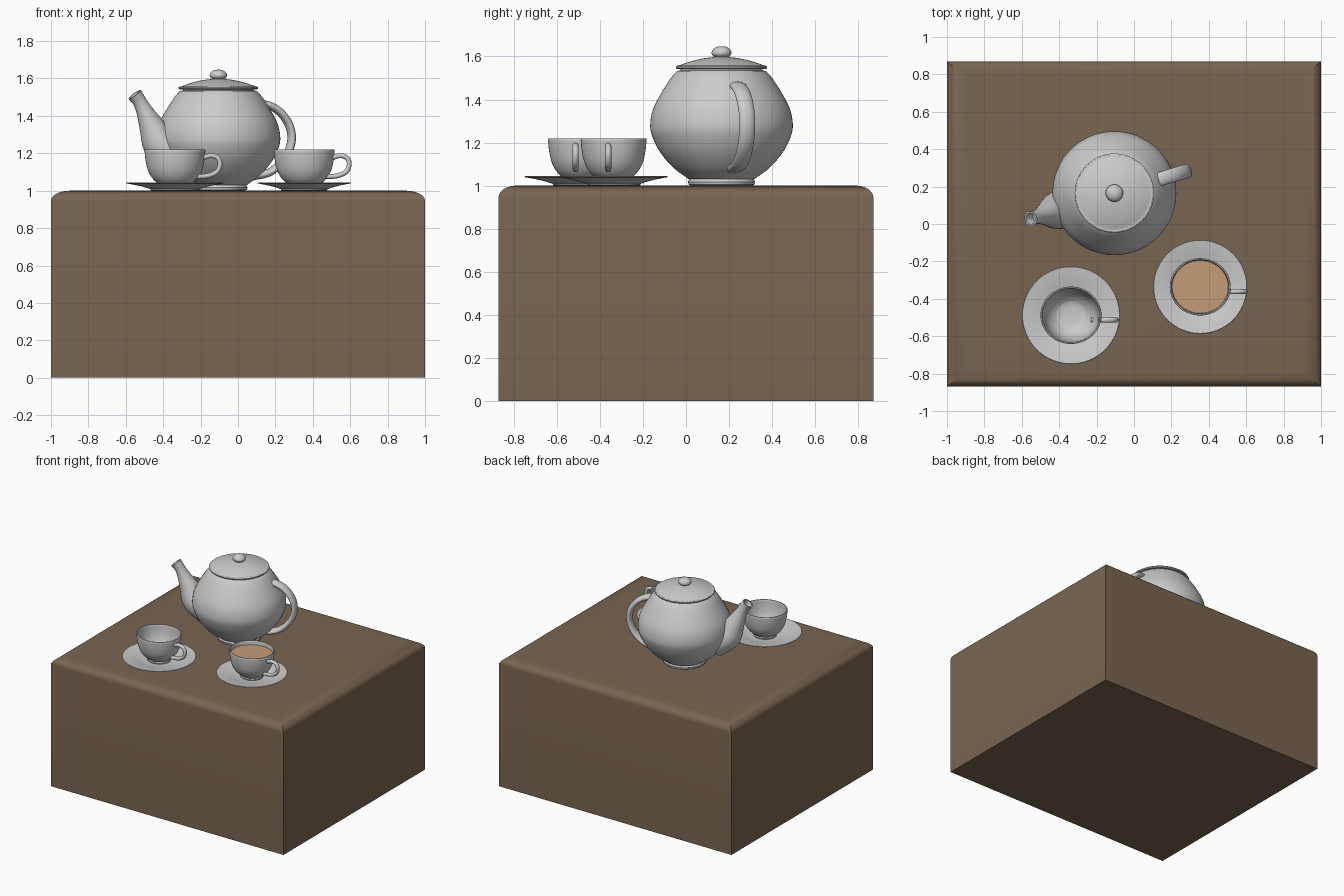
import bpy, bmesh
from math import sin, cos, pi, radians
from mathutils import Vector

if "Cube" in bpy.data.objects:
    bpy.data.objects.remove(bpy.data.objects["Cube"])


def spline(pts, n=5):
    """Catmull-Rom curve through points of any dimension."""
    p = [Vector(q) for q in pts]
    p = [p[0] * 2 - p[1]] + p + [p[-1] * 2 - p[-2]]
    out = []
    for a, b, c, d in zip(p, p[1:], p[2:], p[3:]):
        for i in range(n):
            t = i / n
            out.append((b * 2 + (c - a) * t + (a * 2 - b * 5 + c * 4 - d) * t * t
                        + (b * 3 - a - c * 3 + d) * t ** 3) * 0.5)
    return out + [p[-2]]


def skin(name, rings, loc=(0, 0, 0), turn=0, scale=(1, 1, 1), mat=None, angle=35):
    """Bridge equal rings of coordinates and cap both ends."""
    bm = bmesh.new()
    loops = [[bm.verts.new(co) for co in ring] for ring in rings]
    for a, b in zip(loops, loops[1:]):
        for i in range(len(a)):
            j = (i + 1) % len(a)
            bm.faces.new((a[i], a[j], b[j], b[i]))
    bm.faces.new(loops[0][::-1])
    bm.faces.new(loops[-1])
    bmesh.ops.recalc_face_normals(bm, faces=bm.faces)
    mesh = bpy.data.meshes.new(name)
    bm.to_mesh(mesh)
    bm.free()
    ob = bpy.data.objects.new(name, mesh)
    bpy.context.collection.objects.link(ob)
    ob.location, ob.rotation_euler.z, ob.scale = loc, turn, scale
    if mat:
        mesh.materials.append(mat)
    bpy.ops.object.select_all(action='DESELECT')
    ob.select_set(True)
    bpy.context.view_layer.objects.active = ob
    bpy.ops.object.shade_smooth_by_angle(angle=radians(angle))
    return ob


def lathe(name, profile, n=64, **kw):
    """Turn a list of (radius, z) around z."""
    return skin(name, [[(r * cos(2 * pi * i / n), r * sin(2 * pi * i / n), z)
                        for i in range(n)] for r, z in profile], **kw)


def sweep(name, pts, hollow=False, n=24, **kw):
    """Sweep an ellipse along (x, z, half thickness, half width) points."""
    path = spline(pts)
    rings = []

    def ring(k, s):
        a, b = path[max(k - 1, 0)], path[min(k + 1, len(path) - 1)]
        t = Vector((b[0] - a[0], b[1] - a[1])).normalized()
        x, z, h, w = path[k]
        rings.append([(x - t.y * h * s * cos(2 * pi * i / n), w * s * sin(2 * pi * i / n),
                       z + t.x * h * s * cos(2 * pi * i / n)) for i in range(n)])
    for k in range(len(path)):
        ring(k, 1)
    if hollow:
        for k in range(len(path) - 1, len(path) - 10, -1):
            ring(k, 0.75)
    return skin(name, rings, **kw)


def material(name, rgb):
    m = bpy.data.materials.new(name)
    m.diffuse_color = (*rgb, 1)
    m.use_nodes = True
    m.node_tree.nodes["Principled BSDF"].inputs["Base Color"].default_value = m.diffuse_color
    return m


wood = material("brown", (0.19, 0.13, 0.083))
tea = material("tea", (0.56, 0.33, 0.19))

# Block with rounded top edges and sharp upright corners
rings = [[(sx, sy * 0.87, 0) for sx, sy in ((-1, -1), (1, -1), (1, 1), (-1, 1))]]
for i in range(9):
    t = pi / 2 * i / 8
    x, y, z = 0.9 + 0.1 * cos(t), 0.79 + 0.08 * cos(t), 0.945 + 0.055 * sin(t)
    rings.append([(-x, -y, z), (x, -y, z), (x, y, z), (-x, y, z)])
skin("table_block", rings, mat=wood)

# Teapot body, lid and knob
pot = dict(loc=(-0.105, 0.165, 0))
turn = radians(17)
body = [(0.14, 1.0), (0.153, 1.005), (0.156, 1.018), (0.15, 1.03)]
body += spline([(0.155, 1.032), (0.225, 1.085), (0.285, 1.155), (0.322, 1.23), (0.331, 1.285),
                (0.318, 1.355), (0.28, 1.43), (0.235, 1.5), (0.207, 1.532)])
body += [(0.195, 1.535)]
lathe("teapot_body", body, **pot)
lid = [(0.19, 1.53), (0.19, 1.541), (0.206, 1.541), (0.212, 1.546), (0.212, 1.553), (0.205, 1.558)]
lid += spline([(0.198, 1.558), (0.15, 1.575), (0.09, 1.59), (0.03, 1.598)])
lathe("teapot_lid", lid, **pot)
knob = spline([(0.025, 1.585), (0.03, 1.594), (0.046, 1.612), (0.04, 1.632), (0.02, 1.645), (0.002, 1.647)], 4)
lathe("teapot_knob", knob, n=32, **pot)

# Teapot spout and handle
spout = [(0.23, 1.2, 0.12), (0.32, 1.25, 0.1), (0.37, 1.34, 0.07), (0.415, 1.43, 0.044),
         (0.442, 1.48, 0.037), (0.468, 1.515, 0.041)]
sweep("teapot_spout", [(*p, p[2]) for p in spout], hollow=True, turn=turn + pi, **pot)
handle = [(0.2, 1.455), (0.27, 1.46), (0.345, 1.42), (0.398, 1.345), (0.408, 1.26),
          (0.37, 1.17), (0.29, 1.1), (0.19, 1.075)]
sweep("teapot_handle", [(*p, 0.021, 0.038) for p in handle], turn=turn, **pot)

# Two cups on saucers
cup = [(0.07, 1.012), (0.082, 1.014), (0.084, 1.022), (0.08, 1.03)]
cup += spline([(0.083, 1.032), (0.118, 1.063), (0.143, 1.105), (0.157, 1.16), (0.163, 1.216)])
cup += [(0.161, 1.22), (0.155, 1.22), (0.153, 1.216)]
cup += spline([(0.153, 1.216), (0.147, 1.16), (0.133, 1.108), (0.108, 1.07), (0.078, 1.045)])[1:]
cup += [(0.04, 1.042)]
saucer = [(0.12, 1.0), (0.13, 1.003)]
saucer += spline([(0.13, 1.008), (0.16, 1.018), (0.21, 1.03), (0.26, 1.039)])
saucer += [(0.262, 1.042), (0.259, 1.044)]
saucer += spline([(0.259, 1.044), (0.21, 1.036), (0.16, 1.025), (0.125, 1.015)])[1:]
grip = [(0.148, 1.175), (0.19, 1.187), (0.225, 1.178), (0.241, 1.148), (0.23, 1.108),
        (0.195, 1.085), (0.15, 1.076), (0.106, 1.076)]
for side, x, y, s in (("left", -0.337, -0.488, 1.0), ("right", 0.354, -0.336, 0.96)):
    lathe(side + "_saucer", saucer, loc=(x, y, 0), scale=(s, s, 1))
    lathe(side + "_cup", cup, loc=(x, y, 0), scale=(1, 0.94, 1))
    sweep(side + "_cup_handle", [(*p, 0.013, 0.014) for p in grip], n=16, loc=(x, y - 0.025, 0))
lathe("tea_surface", [(0.15, 1.185), (0.15, 1.19)], loc=(0.354, -0.336, 0), scale=(1, 0.94, 1), mat=tea)
